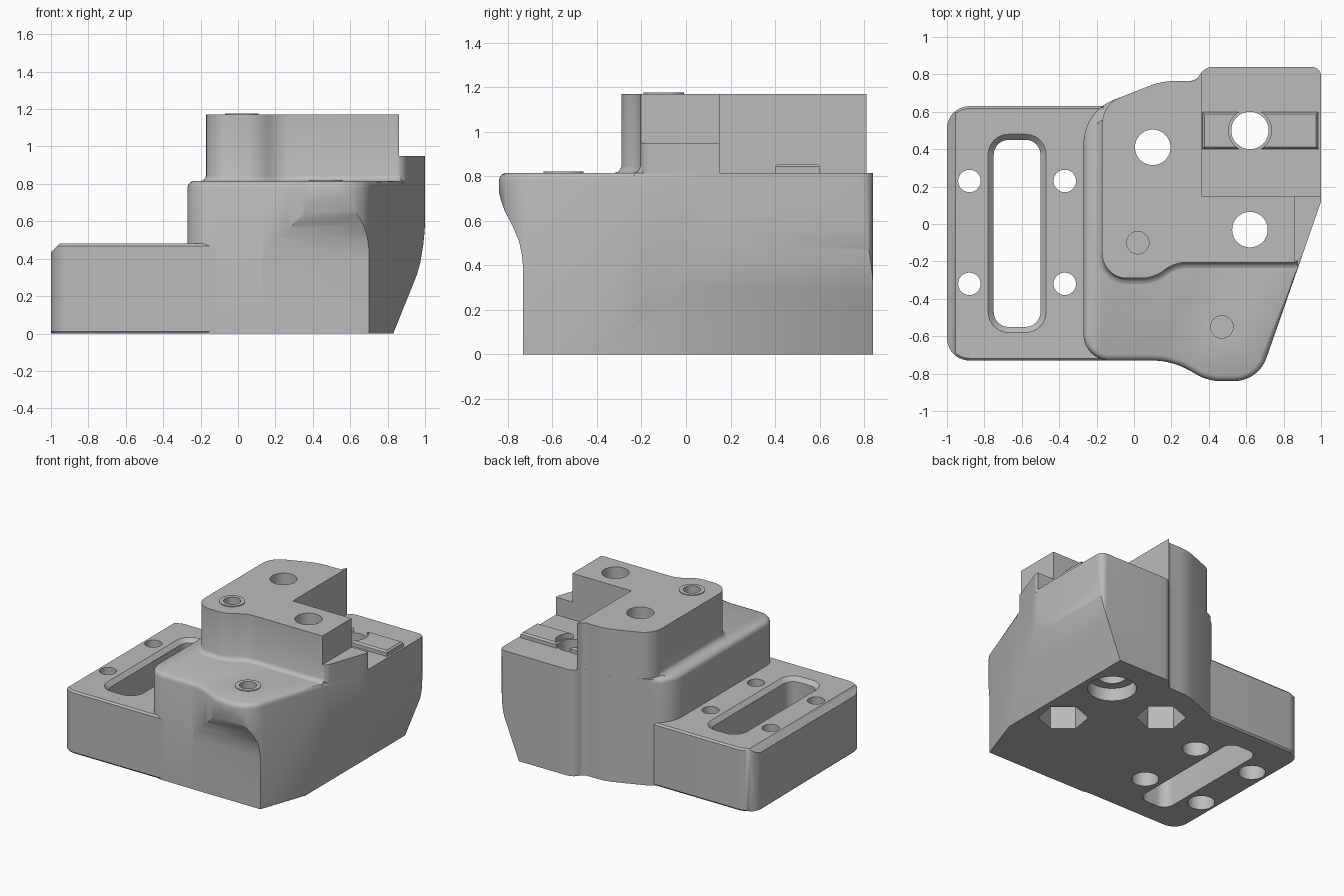
import bpy
import bmesh
import math
from mathutils import Vector

cube = bpy.data.objects.get("Cube")
if cube:
    bpy.data.objects.remove(cube, do_unlink=True)

grey = bpy.data.materials.new("plain grey")
grey.use_nodes = True
GREY = (0.5, 0.5, 0.5, 1)
grey.diffuse_color = GREY
grey.node_tree.nodes["Principled BSDF"].inputs["Base Color"].default_value = GREY


def rounded(corners, steps=10):
    """Turn (x, y, radius) corners into an outline with filleted corners."""
    outline = []
    count = len(corners)
    for i, (x, y, radius) in enumerate(corners):
        p = Vector((x, y))
        before = Vector(corners[i - 1][:2]) - p
        after = Vector(corners[(i + 1) % count][:2]) - p
        if radius == 0:
            outline.append(p)
            continue
        u, v = before.normalized(), after.normalized()
        half = math.acos(max(-1, min(1, u.dot(v)))) / 2
        reach = min(radius / math.tan(half), before.length * 0.49, after.length * 0.49)
        centre = p + (u + v).normalized() * reach / math.cos(half)
        start, end = p + u * reach - centre, p + v * reach - centre
        first = math.atan2(start.y, start.x)
        sweep = math.atan2(end.y, end.x) - first
        sweep = (sweep + math.pi) % (2 * math.pi) - math.pi
        for k in range(steps + 1):
            a = first + sweep * k / steps
            outline.append(centre + Vector((math.cos(a), math.sin(a))) * start.length)
    return outline


def circle(x, y, radius, sides=48, turn=0.0):
    angles = [turn + 2 * math.pi * k / sides for k in range(sides)]
    return [Vector((x + radius * math.cos(a), y + radius * math.sin(a))) for a in angles]


def inset(outline, amount, where):
    """Move an outline inward (or outward if negative) at the chosen points."""
    result = []
    for i, p in enumerate(outline):
        d1 = (p - outline[i - 1]).normalized()
        d2 = (outline[(i + 1) % len(outline)] - p).normalized()
        n1, n2 = Vector((-d1.y, d1.x)), Vector((-d2.y, d2.x))
        shift = (n1 + n2) / (1 + n1.dot(n2))
        result.append(p + shift * amount if where(p) else p.copy())
    return result


def loft(name, outline, rings, axis="z", where=lambda p: True):
    """Closed solid through copies of an outline at (height, inset) rings."""
    place = {"x": lambda a, b, t: (t, a, b),
             "y": lambda a, b, t: (a, t, b),
             "z": lambda a, b, t: (a, b, t)}[axis]
    bm = bmesh.new()
    loops = [[bm.verts.new(place(p.x, p.y, height)) for p in inset(outline, amount, where)]
             for height, amount in rings]
    for low, high in zip(loops, loops[1:]):
        for i in range(len(low)):
            bm.faces.new((low[i - 1], low[i], high[i], high[i - 1]))
    bm.faces.new(loops[0])
    bm.faces.new(loops[-1])
    bmesh.ops.recalc_face_normals(bm, faces=bm.faces)
    mesh = bpy.data.meshes.new(name)
    bm.to_mesh(mesh)
    bm.free()
    mesh.materials.append(grey)
    obj = bpy.data.objects.new(name, mesh)
    bpy.context.collection.objects.link(obj)
    return obj


def prism(name, outline, low, high, axis="z"):
    return loft(name, outline, [(low, 0), (high, 0)], axis)


def cut(obj, cutter):
    cutter.hide_render = True
    mod = obj.modifiers.new("cut", "BOOLEAN")
    mod.operation = "DIFFERENCE"
    mod.solver = "EXACT"
    mod.object = cutter
    bpy.context.view_layer.objects.active = obj
    bpy.ops.object.modifier_apply(modifier=mod.name)
    bpy.data.objects.remove(cutter, do_unlink=True)


def drill(obj, x, y, radius, low=-0.1, high=1.4, sides=48, turn=0.0):
    cut(obj, prism("drill", circle(x, y, radius, sides, turn), low, high))


def points(*pairs):
    return [Vector(p) for p in pairs]


# Mounting flange with a chamfered outer edge
flange = loft("mounting_flange",
              rounded([(-1, -0.73, 0.12), (-0.12, -0.73, 0),
                       (-0.12, 0.63, 0), (-1, 0.63, 0.12)]),
              [(0, 0.01), (0.012, 0), (0.467, 0), (0.48, 0.012)],
              where=lambda p: p.x < -0.1 and abs(p.y) > 0.6)
cut(flange, prism("edge_chamfer", points((-1.1, 0.335), (-0.93, 0.505), (-1.1, 0.505)), -1, 1, "y"))
slot = rounded([(-0.75, -0.55, 0.08), (-0.5, -0.55, 0.08), (-0.5, 0.45, 0.08), (-0.75, 0.45, 0.08)])
cut(flange, loft("slot", slot, [(-0.1, 0), (0.45, 0), (0.5, -0.05)]))
for x in (-0.88, -0.37):
    for y in (0.23, -0.32):
        drill(flange, x, y, 0.06)
        drill(flange, x, y, 0.095, high=0.25)

# Main body: one plan outline, rounded on the front and side top edge
back_edge = [(0.33, 0.765, 0.06), (0.15, 0.765, 0.4)]
body = loft("main_body",
            rounded([(-0.27, -0.73, 0.14), (0.2, -0.73, 0.4), (0.4, -0.84, 0.25),
                     (0.665, -0.84, 0.26), (0.887, -0.205, 0), (1, 0.12, 0.15),
                     (1, 0.84, 0.05), (0.38, 0.84, 0.08)] + back_edge + [(-0.27, 0.6, 0.25)]),
            [(0, 0), (0.78, 0), (0.795, 0.004), (0.807, 0.013), (0.815, 0.03)],
            where=lambda p: p.y < -0.21 or p.x < -0.18)

# Undercut along the side and below the nose
cut(body, prism("side_undercut",
                points((0.81, -0.05), (0.955, 0.31), (0.975, 0.38), (0.99, 0.47),
                       (0.998, 0.55), (1.001, 0.63), (1.1, 0.63), (1.1, -0.05)), -1, 1, "y"))
cut(body, prism("nose_undercut",
                points((-0.732, -0.05), (-0.732, 0.4), (-0.737, 0.45), (-0.75, 0.51),
                       (-0.78, 0.58), (-0.812, 0.64), (-0.83, 0.69), (-0.843, 0.74),
                       (-0.95, 0.74), (-0.95, -0.05)), 0.03, 1.2, "x"))

# Upper tower, L-shaped in plan, flared at its foot
tower = loft("upper_tower",
             rounded([(-0.17, -0.29, 0.19), (0.1, -0.29, 0.2), (0.22, -0.205, 0.2),
                      (0.887, -0.205, 0.06), (1, 0.12, 0.08), (1, 0.15, 0),
                      (0.36, 0.15, 0), (0.36, 0.81, 0)] + back_edge + [(-0.17, 0.639, 0.15)]),
             [(0.8, -0.035), (0.815, -0.03), (0.82, -0.016), (0.83, -0.006), (0.845, 0), (1.17, 0)],
             where=lambda p: (p.x < 0 and p.y < 0.55) or (p.y < -0.2 and p.x < 0.87))
cut(tower, prism("ledge_step", points((0.86, -0.6), (1.2, -0.6), (1.2, 0.5), (0.86, 0.5)), 0.95, 1.4))

# Bolt holes through tower and body, with hexagonal nut pockets below
for x, y in ((0.1, 0.41), (0.62, -0.03)):
    drill(tower, x, y, 0.095)
    drill(body, x, y, 0.095)
    drill(body, x, y, 0.175, high=0.25, sides=6, turn=math.radians(20))

# Pivot hole with a counterbore below
drill(body, 0.62, 0.5, 0.1)
drill(body, 0.62, 0.5, 0.17, high=0.1)

# Raised guide key, split by the pivot hole
key = loft("guide_key", points((0.365, 0.4), (0.985, 0.4), (0.985, 0.6), (0.365, 0.6)),
           [(0.8, 0), (0.843, 0), (0.855, 0.012)])
drill(key, 0.62, 0.5, 0.115)

# Blind screw holes with thin collars
collars = []
for name, base, x, y, top in (("tower_collar", tower, 0.02, -0.1, 1.17),
                              ("nose_collar", body, 0.47, -0.55, 0.815)):
    drill(base, x, y, 0.06, low=top - 0.3)
    collar = prism(name, circle(x, y, 0.09), top - 0.02, top + 0.006)
    drill(collar, x, y, 0.06)
    collars.append(collar)

# Smooth the curved walls and keep the edges sharp
for obj in [flange, body, tower, key] + collars:
    bpy.ops.object.select_all(action="DESELECT")
    obj.select_set(True)
    bpy.context.view_layer.objects.active = obj
    bpy.ops.object.shade_smooth_by_angle(angle=math.radians(35))
